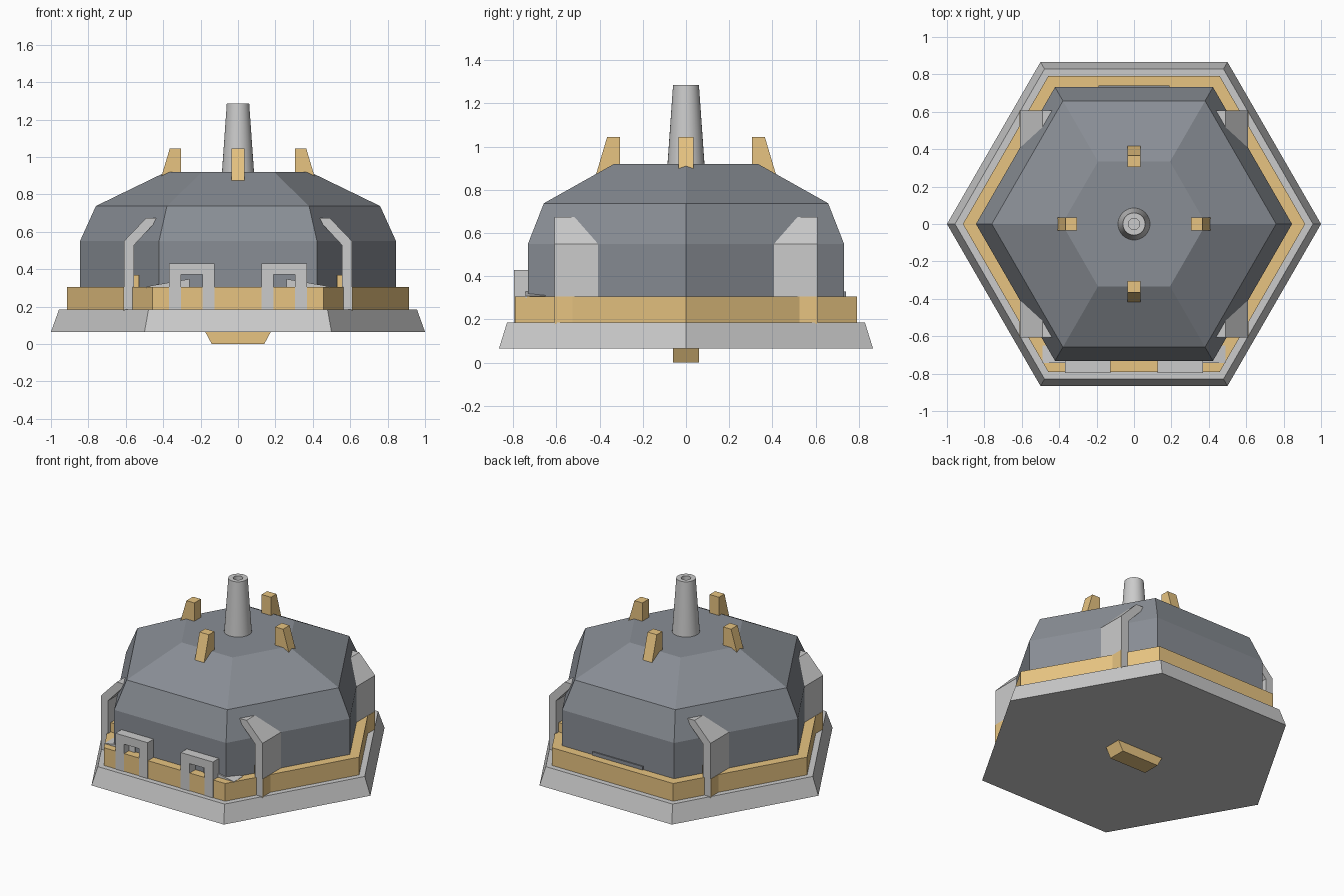
import bpy, bmesh, math

if "Cube" in bpy.data.objects:
    bpy.data.objects.remove(bpy.data.objects["Cube"])

def material(name, color):
    m = bpy.data.materials.new(name)
    m.diffuse_color = (*color, 1)
    m.use_nodes = True
    m.node_tree.nodes["Principled BSDF"].inputs["Base Color"].default_value = m.diffuse_color
    return m

GOLD = material("gold", (0.80, 0.55, 0.22))
DARK = material("dark_grey", (0.25, 0.27, 0.30))

def finish(name, bm, mat=None):
    bmesh.ops.recalc_face_normals(bm, faces=bm.faces)
    me = bpy.data.meshes.new(name)
    bm.to_mesh(me)
    bm.free()
    ob = bpy.data.objects.new(name, me)
    bpy.context.collection.objects.link(ob)
    if mat:
        me.materials.append(mat)
    return ob

def loft(name, rings, n=6, mat=None):
    """Stack of (radius, z) polygon rings, capped at both ends."""
    bm = bmesh.new()
    loops = [[bm.verts.new((r * math.cos(2 * math.pi * i / n),
                            r * math.sin(2 * math.pi * i / n), z))
              for i in range(n)] for r, z in rings]
    for a, b in zip(loops, loops[1:]):
        for i in range(n):
            j = (i + 1) % n
            bm.faces.new((a[i], a[j], b[j], b[i]))
    bm.faces.new(loops[0])
    bm.faces.new(loops[-1])
    return finish(name, bm, mat)

def prism(name, pts, y0, y1, mat=None, angle=0, sx=1, sy=1):
    """Extrude an xz profile along y, with optional turn about z and mirroring."""
    bm = bmesh.new()
    c, s = math.cos(angle), math.sin(angle)
    ends = [[bm.verts.new((sx * (c * x - s * y), sy * (s * x + c * y), z))
             for x, z in pts] for y in (y0, y1)]
    n = len(pts)
    for i in range(n):
        j = (i + 1) % n
        bm.faces.new((ends[0][i], ends[0][j], ends[1][j], ends[1][i]))
    bm.faces.new(ends[0])
    bm.faces.new(ends[1])
    return finish(name, bm, mat)

def rect(x0, x1, z0, z1):
    return [(x0, z0), (x1, z0), (x1, z1), (x0, z1)]

# Hexagonal body
loft("base_skirt", [(1.0, 0.065), (0.957, 0.185)])
loft("gold_band", [(0.915, 0.18), (0.915, 0.306)], mat=GOLD)
loft("dome", [(0.845, 0.30), (0.845, 0.55), (0.76, 0.738), (0.385, 0.92)], mat=DARK)

# Hollow-tipped mast
mast = loft("mast", [(0.087, 0.90), (0.06, 1.285), (0.03, 1.285), (0.03, 1.24)], n=32)
bpy.context.view_layer.objects.active = mast
mast.select_set(True)
bpy.ops.object.shade_smooth_by_angle()

# Four roof prongs
for k in range(4):
    prism("roof_prong", [(0.305, 0.86), (0.42, 0.86), (0.365, 1.045), (0.305, 1.045)],
          -0.035, 0.035, GOLD, angle=k * math.pi / 2)

# Key under the base
prism("bottom_key", [(-0.14, 0), (0.14, 0), (0.178, 0.07), (-0.178, 0.07)],
      -0.06, 0.06, GOLD)

# Bent side brackets with gold feet
for sx in (-1, 1):
    for sy in (-1, 1):
        prism("side_bracket",
              [(0.61, 0.165), (0.61, 0.55), (0.49, 0.675), (0.42, 0.675),
               (0.555, 0.53), (0.555, 0.185)],
              -0.608, -0.38, sx=sx, sy=-sy)
        prism("bracket_foot", rect(0.57, 0.612, 0.18, 0.306), -0.606, -0.45,
              GOLD, sx=sx, sy=-sy)
        prism("bracket_pad", rect(0.53, 0.556, 0.29, 0.37), -0.58, -0.50,
              GOLD, sx=sx, sy=-sy)

# Front frames and the small ramps behind them
for sx in (-1, 1):
    prism("front_frame",
          [(0.125, 0.185), (0.19, 0.185), (0.19, 0.372), (0.305, 0.372),
           (0.305, 0.185), (0.368, 0.185), (0.368, 0.43), (0.125, 0.43)],
          -0.796, -0.725, sx=sx)
    prism("frame_ramp", [(0.49, 0.30), (0.49, 0.308), (0.26, 0.348), (0.26, 0.30)],
          -0.742, -0.65, sx=sx)

# Low rear panel
prism("rear_panel", rect(-0.19, 0.19, 0.30, 0.33), 0.70, 0.74, DARK)
